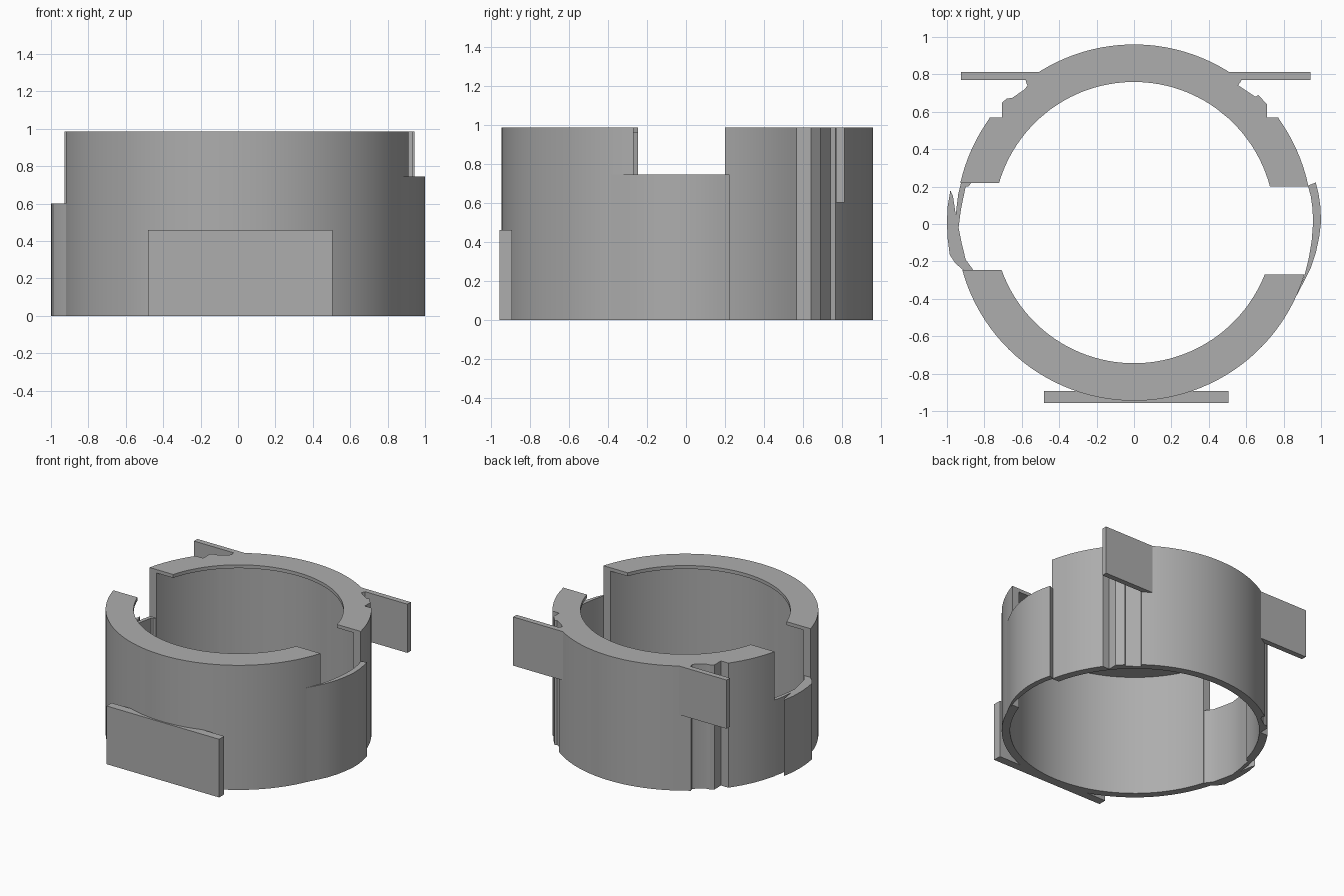
import bpy, bmesh, math

if "Cube" in bpy.data.objects:
    bpy.data.objects.remove(bpy.data.objects["Cube"])

CY = 0.0075          # ring centre in y
R_OUT, R_WALL, R_CAP = 0.9525, 0.893, 0.752
TOP, CAP_UNDER = 0.985, 0.958

grey = bpy.data.materials.new("plain grey")
grey.diffuse_color = (0.42, 0.42, 0.42, 1)
grey.use_nodes = True
grey.node_tree.nodes["Principled BSDF"].inputs["Base Color"].default_value = grey.diffuse_color


def finish(name, bm, smooth=True):
    bmesh.ops.recalc_face_normals(bm, faces=bm.faces)
    mesh = bpy.data.meshes.new(name)
    bm.to_mesh(mesh)
    bm.free()
    mesh.materials.append(grey)
    ob = bpy.data.objects.new(name, mesh)
    bpy.context.collection.objects.link(ob)
    if smooth:
        bpy.ops.object.select_all(action='DESELECT')
        ob.select_set(True)
        bpy.context.view_layer.objects.active = ob
        bpy.ops.object.shade_smooth_by_angle(angle=math.radians(25))
    return ob


def prism(name, outline, z0, z1, smooth=True):
    bm = bmesh.new()
    face = bm.faces.new([bm.verts.new((x, y, z0)) for x, y in outline])
    up = bmesh.ops.extrude_face_region(bm, geom=[face])["geom"]
    bmesh.ops.translate(bm, vec=(0, 0, z1 - z0),
                        verts=[v for v in up if isinstance(v, bmesh.types.BMVert)])
    return finish(name, bm, smooth)


def plate(name, x0, x1, y0, y1, z0, z1):
    return prism(name, [(x0, y0), (x1, y0), (x1, y1), (x0, y1)], z0, z1, False)


def on_circle(r, a):
    return (r * math.cos(a), CY + r * math.sin(a))


def arc(a0, a1, step=math.radians(3)):
    n = max(1, round(abs(a1 - a0) / step))
    return [on_circle(R_OUT, a0 + (a1 - a0) * i / n) for i in range(n + 1)]


def end_angles(r, y_right, y_left, back):
    # angles where a circle meets the straight notch ends
    a, b = math.asin((y_right - CY) / r), math.asin((y_left - CY) / r)
    return (a, math.pi - b) if back else (a, -math.pi - b)


def half_shell(name, outer, y_right, y_left, back):
    # inverted-L section swept along the outer path: thin wall with a top flange
    bm = bmesh.new()
    o0, o1 = end_angles(R_OUT, y_right, y_left, back)
    t, rows = 0.0, []
    for x, y in outer:
        ang = math.atan2(y - CY, x)
        if back and ang < -1:
            ang += 2 * math.pi
        if not back and ang > 1:
            ang -= 2 * math.pi
        t = min(1.0, max(t, (ang - o0) / (o1 - o0)))
        inner = []
        for r in (R_CAP, R_WALL):
            a0, a1 = end_angles(r, y_right, y_left, back)
            inner.append(on_circle(r, a0 + (a1 - a0) * t))
        cap, wall = inner
        pts = [(x, y, 0), (x, y, TOP), (*cap, TOP), (*cap, CAP_UNDER),
               (*wall, CAP_UNDER), (*wall, 0)]
        rows.append([bm.verts.new(p) for p in pts])
    for a, b in zip(rows, rows[1:]):
        for i in range(6):
            j = (i + 1) % 6
            bm.faces.new((a[i], a[j], b[j], b[i]))
    bm.faces.new(rows[0])
    bm.faces.new(rows[-1])
    return finish(name, bm)


# Back half, with a stepped groove down each side
groove_right = [(0.77, 0.57), (0.71, 0.57), (0.71, 0.64), (0.665, 0.69),
                (0.65, 0.68), (0.557, 0.742), (0.575, 0.767)]
groove_left = [(-0.58, 0.767), (-0.57, 0.74), (-0.585, 0.72), (-0.65, 0.675),
               (-0.68, 0.67), (-0.705, 0.65), (-0.705, 0.57), (-0.77, 0.57)]


def angle(p):
    return math.atan2(p[1] - CY, p[0])


b0, b1 = end_angles(R_OUT, 0.20, 0.22, True)
back_path = (arc(b0, angle(groove_right[0]))[:-1] + groove_right
             + arc(angle(groove_right[-1]), angle(groove_left[0]))[1:-1]
             + groove_left + arc(angle(groove_left[-1]), b1)[1:])
half_shell("back_shell", back_path, 0.20, 0.22, True)

# Front half
f0, f1 = end_angles(R_OUT, -0.27, -0.245, False)
half_shell("front_shell", arc(f0, f1), -0.27, -0.245, False)

# Bulged strips closing the lower part of the side notches
prism("right_bulge",
      [(0.868, -0.385), (0.91, -0.305), (0.945, -0.235), (0.973, -0.15),
       (0.99, -0.07), (1.0, 0.01), (0.997, 0.09), (0.987, 0.16), (0.972, 0.222),
       (0.93, 0.205), (0.945, 0.15), (0.955, 0.08), (0.957, 0.0), (0.95, -0.09),
       (0.935, -0.18), (0.912, -0.275)], 0, 0.745)
prism("left_bulge",
      [(-0.915, -0.245), (-0.955, -0.21), (-0.985, -0.165), (-0.996, -0.08),
       (-1.0, 0.0), (-0.997, 0.09), (-0.982, 0.18), (-0.968, 0.15),
       (-0.953, 0.05), (-0.94, 0.16), (-0.925, 0.22), (-0.87, 0.22),
       (-0.885, 0.2), (-0.9, 0.2), (-0.925, 0.08), (-0.938, -0.02),
       (-0.922, -0.1), (-0.9, -0.19), (-0.86, -0.245)], 0, 0.6)

# Flat plates
plate("front_plate", -0.48, 0.505, -0.957, -0.893, 0, 0.46)
plate("back_plate_right", 0.47, 0.943, 0.77, 0.813, 0.6, TOP)
plate("back_plate_left", -0.925, -0.47, 0.77, 0.813, 0.6, TOP)
